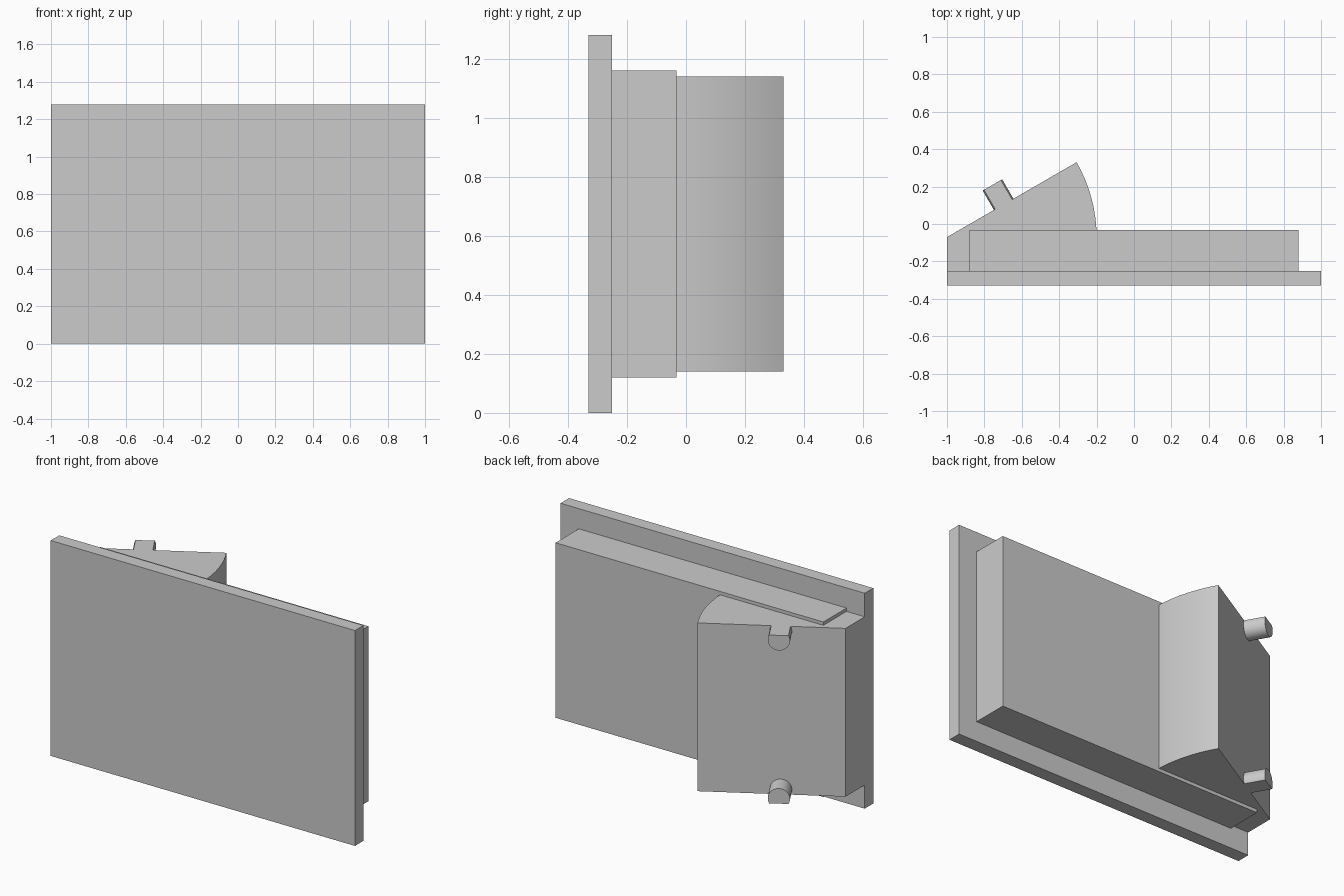
import bpy
import bmesh
from math import sin, cos, asin, pi, radians
from mathutils import Matrix, Vector

cube = bpy.data.objects.get("Cube")
if cube:
    bpy.data.objects.remove(cube, do_unlink=True)

grey = bpy.data.materials.new("light grey")
grey.use_nodes = True
colour = (0.6, 0.6, 0.6, 1)
grey.diffuse_color = colour
grey.node_tree.nodes["Principled BSDF"].inputs["Base Color"].default_value = colour


def prism(name, outline, low, high, matrix=Matrix()):
    """Extrude a flat outline from low to high, then place it."""
    bm = bmesh.new()
    base = bm.faces.new([bm.verts.new((x, y, low)) for x, y in outline])
    grown = bmesh.ops.extrude_face_region(bm, geom=[base], use_keep_orig=True)
    top = [v for v in grown["geom"] if isinstance(v, bmesh.types.BMVert)]
    bmesh.ops.translate(bm, verts=top, vec=(0, 0, high - low))
    bmesh.ops.recalc_face_normals(bm, faces=bm.faces)
    bm.transform(matrix)
    mesh = bpy.data.meshes.new(name)
    bm.to_mesh(mesh)
    bm.free()
    mesh.materials.append(grey)
    obj = bpy.data.objects.new(name, mesh)
    bpy.context.collection.objects.link(obj)
    bpy.ops.object.select_all(action='DESELECT')
    obj.select_set(True)
    bpy.context.view_layer.objects.active = obj
    bpy.ops.object.shade_smooth_by_angle(angle=radians(30))
    return obj


def rectangle(half_width, front, back):
    return [(-half_width, front), (half_width, front),
            (half_width, back), (-half_width, back)]


# Front panel and the smaller block behind it
prism("front_panel", rectangle(1, -0.33, -0.25), 0, 1.28)
prism("back_block", rectangle(0.88, -0.25, -0.033), 0.12, 1.16)

# Swung wedge with a curved outer end, centred on its pivot edge
pivot = Vector((-1, -0.07, 0))
swing = radians(30)
reach = 0.8
steps = 16
arc = [(pivot.x + reach * cos(swing * i / steps),
        pivot.y + reach * sin(swing * i / steps)) for i in range(steps + 1)]
wedge = [(-1, -0.25), (-0.2, -0.25)] + arc + [(pivot.x, pivot.y)]
prism("swing_wedge", wedge, 0.14, 1.14)

# Round pegs on the slanted face, cut flat flush with the wedge ends
along = Vector((cos(swing), sin(swing), 0))
normal = Vector((-sin(swing), cos(swing), 0))
radius, flat = 0.06, 0.03
start = asin(flat / radius)
sweep = pi + 2 * start
for name, z, side in (("upper_peg", 1.11, 1), ("lower_peg", 0.17, -1)):
    angles = [start - sweep * i / 32 for i in range(33)]
    outline = [(radius * cos(a), side * radius * sin(a)) for a in angles]
    centre = pivot + along * 0.35 + Vector((0, 0, z))
    frame = Matrix((along, (0, 0, 1), normal)).transposed().to_4x4()
    prism(name, outline, -0.02, 0.12, Matrix.Translation(centre) @ frame)
